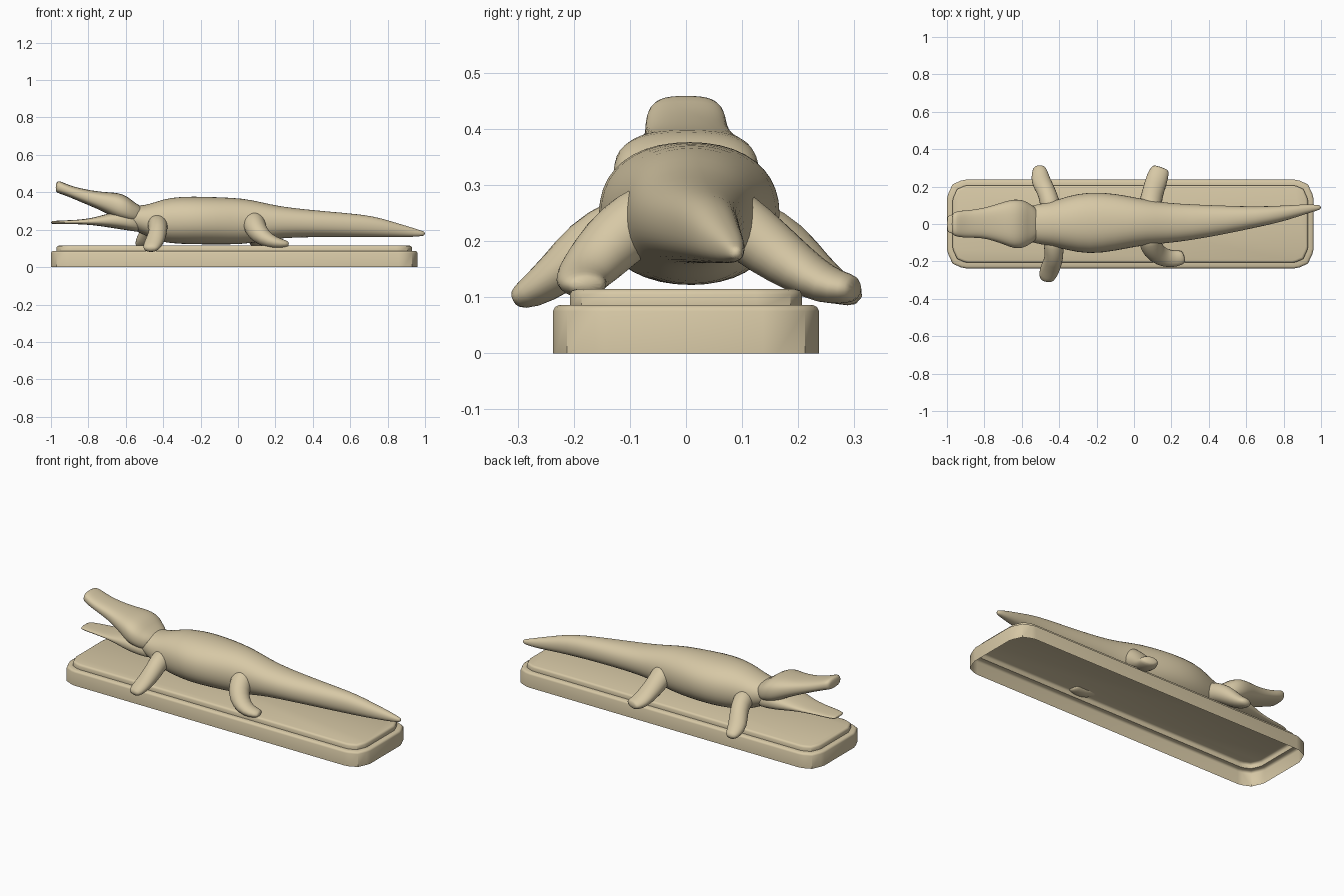
import bpy, bmesh, math
from mathutils import Vector

cube = bpy.data.objects.get("Cube")
if cube:
    bpy.data.objects.remove(cube, do_unlink=True)

# One stone colour for everything
stone = bpy.data.materials.new("sandstone")
COLOUR = (0.68, 0.58, 0.38, 1)
stone.diffuse_color = COLOUR
stone.use_nodes = True
shader = stone.node_tree.nodes["Principled BSDF"]
shader.inputs["Base Color"].default_value = COLOUR
shader.inputs["Roughness"].default_value = 0.8


def skin(name, rings, cap_start=True, cap_end=True, subdivide=True, angle=60):
    """Join closed rings of points into one surface."""
    bm = bmesh.new()
    loops = [[bm.verts.new(p) for p in ring] for ring in rings]
    count = len(loops[0])
    for a, b in zip(loops, loops[1:]):
        for i in range(count):
            j = (i + 1) % count
            bm.faces.new((a[i], a[j], b[j], b[i]))
    if cap_start:
        bm.faces.new(loops[0][::-1])
    if cap_end:
        bm.faces.new(loops[-1])
    bmesh.ops.recalc_face_normals(bm, faces=bm.faces)
    mesh = bpy.data.meshes.new(name)
    bm.to_mesh(mesh)
    bm.free()
    mesh.materials.append(stone)
    obj = bpy.data.objects.new(name, mesh)
    bpy.context.collection.objects.link(obj)
    bpy.ops.object.select_all(action="DESELECT")
    bpy.context.view_layer.objects.active = obj
    obj.select_set(True)
    if subdivide:
        mod = obj.modifiers.new("smooth surface", "SUBSURF")
        mod.levels = mod.render_levels = 1
        bpy.ops.object.modifier_apply(modifier=mod.name)
    bpy.ops.object.shade_smooth_by_angle(angle=math.radians(angle))
    return obj


def power(value, exponent):
    return math.copysign(abs(value) ** exponent, value)


def lengthwise(name, stations, square=1.0, sides=20):
    """Loft along x; stations are x, y centre, half width, low z, high z in hundredths."""
    rings = []
    for x, y, half, low, high in stations:
        ring = []
        for i in range(sides):
            t = math.tau * i / sides
            ring.append(Vector((x,
                                y + half * power(math.cos(t), square),
                                (low + high) / 2 + (high - low) / 2 * power(math.sin(t), square))) / 100)
        rings.append(ring)
    return skin(name, rings)


def limb(name, joints, sides=12):
    """Tube through joints; each is x, y, z, width, thickness in hundredths."""
    points = [Vector(j[:3]) / 100 for j in joints]
    rings = []
    for k, joint in enumerate(joints):
        along = (points[min(k + 1, len(points) - 1)] - points[max(k - 1, 0)]).normalized()
        across = Vector((0, 0, 1)).cross(along).normalized()
        up = along.cross(across)
        wide, thick = joint[3] / 100, joint[4] / 100
        rings.append([points[k] + across * wide * math.cos(math.tau * i / sides)
                      + up * thick * math.sin(math.tau * i / sides) for i in range(sides)])
    return skin(name, rings)


def plate_ring(inset, z, cut=0.1):
    """Rectangle outline with softly clipped corners."""
    a, b = 0.98 - inset, 0.237 - inset
    cut -= inset * 0.6
    ring = []
    for sx, sy in ((1, 1), (-1, 1), (-1, -1), (1, -1)):
        corner = [(a, b - cut), (a - cut * 0.07, b - cut * 0.75), (a - cut * 0.3, b - cut * 0.25),
                  (a - cut * 0.75, b - cut * 0.05), (a - cut, b)]
        if sx * sy < 0:
            corner.reverse()
        ring += [Vector((sx * x - 0.02, sy * y, z)) for x, y in corner]
    return ring


# Stepped plinth, hollow underneath
skin("plinth", [plate_ring(i, z) for i, z in (
    (0, 0), (0, 0.075), (0.003, 0.082), (0.01, 0.086), (0.03, 0.086),
    (0.03, 0.105), (0.034, 0.112), (0.042, 0.115))],
    cap_start=False, subdivide=False, angle=40)

# Trunk and tail, curving towards the left at the tip
lengthwise("body_and_tail", [
    (-64, 0, 8, 22, 34), (-56, 0, 9.5, 20, 33), (-50, 0, 11, 17, 33), (-44, 0, 12, 14, 35),
    (-36, 0.5, 14.5, 12.5, 37.5), (-24, 0.5, 17, 12, 38), (-10, 1, 15.5, 12, 37.5),
    (2, 1, 13, 12, 37), (12, 0.7, 11.5, 13.5, 35), (22, 0.5, 10.5, 15.5, 32.5),
    (40, 1.5, 8.7, 16, 30.5), (58, 3, 6.5, 16, 29), (72, 4.5, 5, 16, 27.5),
    (82, 6, 4, 16, 24.5), (92, 8, 2.6, 16, 21.5), (98, 8.7, 1.6, 16.5, 19.5),
    (100, 8.9, 0.8, 17, 18.8)], square=0.9)

# Skull and raised snout
lengthwise("upper_jaw", [
    (-50, 0, 7, 25, 32), (-55, 0, 10.5, 23, 34), (-59, 0, 13, 24, 38), (-64, 0, 13.4, 25, 39.8),
    (-69, 0.5, 11.7, 28, 40), (-75, 0.5, 9.6, 31, 40.5), (-81, 0.5, 8, 33.5, 41.5),
    (-88, 0, 7.4, 36.5, 43), (-93, 0, 7.2, 38.5, 45), (-96, 0, 6.4, 39.5, 46.4),
    (-97.5, 0, 5.4, 40, 45)], square=0.75)

# Lower jaw, thin and flat
lengthwise("lower_jaw", [
    (-50, 0, 8, 18, 27), (-58, 0, 11, 19.5, 29), (-65, 0, 11.8, 20.5, 30),
    (-71, 0, 10, 21.5, 28.2), (-78, 0, 8, 22.5, 26.2), (-86, 0, 6.5, 23, 25.2),
    (-94, 0, 5.8, 23, 25), (-99, 0, 4.8, 23, 24.7), (-100, 0, 3.8, 23.2, 24.5)], square=0.75)

# Front legs, bent out and down over the ledge
limb("right_front_leg", [
    (-43, -5, 24, 6, 6), (-43, -12, 22.5, 5.5, 5.5), (-42.5, -18, 19, 5, 5.2),
    (-44.5, -23, 14, 5.5, 4), (-46.5, -28, 10.5, 5, 3), (-47, -31, 9.5, 3, 1.6)])
limb("left_front_leg", [
    (-44, 5, 24, 6, 6), (-45, 12, 22.5, 5.5, 5.5), (-47, 18, 19, 5, 5.2),
    (-50, 23, 14, 5.5, 4), (-50.5, 28, 11, 4.5, 3), (-50.5, 31.5, 10, 2.8, 1.6)])

# Hind legs, the right one swept back and the left one straight out
limb("right_hind_leg", [
    (8, -4, 26, 6, 6), (8.5, -9, 23.5, 6.5, 6), (10, -14, 19, 6, 6),
    (14.5, -17.5, 15, 5.5, 4.5), (20, -19, 12.8, 4.8, 3.4), (25, -18, 12.3, 4.2, 2.3), (27, -17.5, 12.2, 3, 1.6)])
limb("left_hind_leg", [
    (8, 4, 26, 6, 6), (8.5, 9, 23.5, 6.5, 6), (9.5, 15, 18.5, 6, 5.5),
    (11, 20, 15, 6, 4.5), (12.5, 25, 12, 6, 3.6), (14, 29, 11.5, 5.2, 2.8), (14.5, 30.5, 11.5, 4, 2)])
